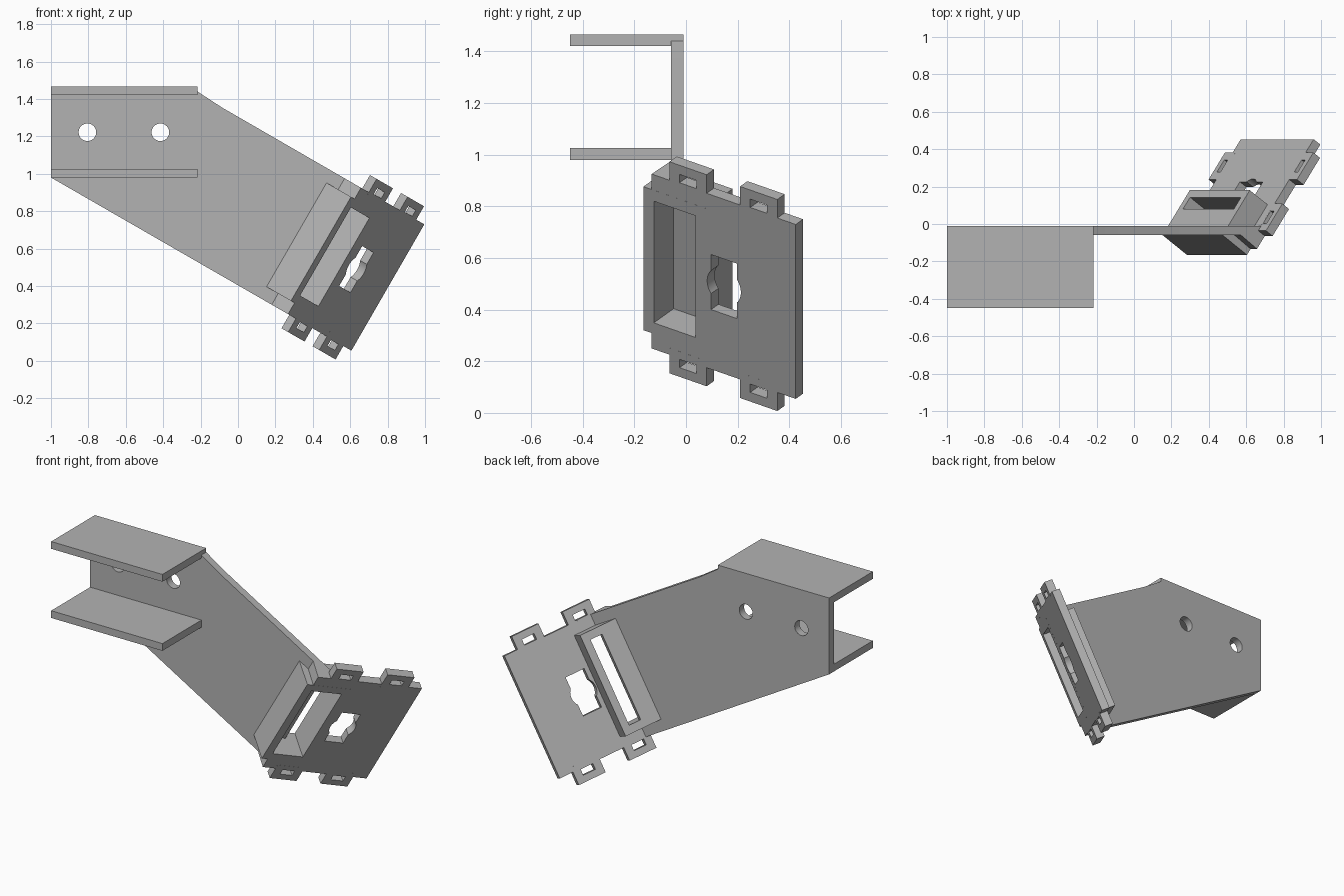
import bpy, bmesh
from math import sin, cos, radians, pi
from mathutils import Vector

old = bpy.data.objects.get("Cube")
if old:
    bpy.data.objects.remove(old, do_unlink=True)

# Single grey material
grey = bpy.data.materials.new("plain_grey")
grey.use_nodes = True
colour = (0.45, 0.45, 0.45, 1)
grey.diffuse_color = colour
grey.node_tree.nodes["Principled BSDF"].inputs["Base Color"].default_value = colour

# Arm frame: D runs down the arm, U across it, Y is depth
D = Vector((cos(radians(30)), 0, -sin(radians(30))))
U = Vector((sin(radians(30)), 0, cos(radians(30))))
Y = Vector((0, 1, 0))
# Mounting plate frame: V across the plate, N out of its front face
a = radians(55)
V = D * cos(a) + Y * sin(a)
N = D * sin(a) - Y * cos(a)
CORNER = D * 0.085 - Y * 0.165
MID, HALF, T = 0.74, 0.39, 0.05


def prism(name, points, sweep):
    bm = bmesh.new()
    face = bm.faces.new([bm.verts.new(p) for p in points])
    out = bmesh.ops.extrude_face_region(bm, geom=[face])
    bmesh.ops.translate(bm, vec=sweep, verts=[g for g in out["geom"] if isinstance(g, bmesh.types.BMVert)])
    bmesh.ops.recalc_face_normals(bm, faces=bm.faces)
    mesh = bpy.data.meshes.new(name)
    bm.to_mesh(mesh)
    bm.free()
    mesh.materials.append(grey)
    ob = bpy.data.objects.new(name, mesh)
    bpy.context.collection.objects.link(ob)
    return ob


def plate_block(name, v0, v1, u0, u1, n0, n1):
    pts = [CORNER + V * v + U * u + N * n0 for v, u in ((v0, u0), (v1, u0), (v1, u1), (v0, u1))]
    return prism(name, pts, N * (n1 - n0))


def cylinder(name, centre, e1, e2, r, sweep, sides=32):
    pts = [centre + e1 * r * cos(2 * pi * i / sides) + e2 * r * sin(2 * pi * i / sides) for i in range(sides)]
    return prism(name, pts, sweep)


def combine(ob, other, op, keep=False):
    mod = ob.modifiers.new("combine", "BOOLEAN")
    mod.operation, mod.solver, mod.object = op, "EXACT", other
    bpy.context.view_layer.objects.active = ob
    bpy.ops.object.modifier_apply(modifier=mod.name)
    if not keep:
        bpy.data.objects.remove(other, do_unlink=True)


# Slanted arm with two bolt holes
FRONT, BACK = -0.058, -0.01
end = D * 0.006
outline = [Vector((-1, 0, 0.98)), Vector((-1, 0, 1.44)), Vector((-0.217, 0, 1.44)),
           U * (MID + HALF) + D * -0.75, U * (MID + HALF) + end, U * (MID - HALF) + end]
arm = prism("arm", [p + Y * FRONT for p in outline], Y * (BACK - FRONT))
for x in (-0.805, -0.415):
    hole = cylinder("bolt_hole", Vector((x, -0.2, 1.222)), Vector((1, 0, 0)), Vector((0, 0, 1)), 0.047, Y * 0.4)
    combine(arm, hole, "DIFFERENCE")

# Channel flanges
for name, z, back in (("upper_flange", 1.42, BACK), ("lower_flange", 0.98, FRONT)):
    prism(name, [Vector((x, y, z)) for x, y in ((-1, -0.45), (-0.217, -0.45), (-0.217, back), (-1, back))],
          Vector((0, 0, 0.046)))

# Mounting plate with the wedge that joins it to the arm
profile = [(0.006, FRONT), (0.107, -0.133), (0.498, 0.425), (0.457, 0.453), (0.132, BACK), (0.006, BACK)]
plate = prism("mounting_plate", [D * d + Y * y + U * (MID - HALF) for d, y in profile], U * 2 * HALF)

# Tabs along both ends of the plate
for v in (0.211, 0.545):
    for side in (-1, 1):
        u0, u1 = sorted((MID + side * 0.36, MID + side * 0.473))
        combine(plate, plate_block("tab", v - 0.088, v + 0.088, u0, u1, -T, 0), "UNION")

# Socket housing around the long opening
combine(plate, plate_block("housing", 0, 0.293, MID - 0.321, MID + 0.321, -0.184, 0), "UNION")

# Tab slots
for v in (0.211, 0.545):
    for side in (-1, 1):
        u0, u1 = sorted((MID + side * 0.395, MID + side * 0.432))
        combine(plate, plate_block("tab_slot", v - 0.04, v + 0.04, u0, u1, -0.1, 0.1), "DIFFERENCE")

# Socket cavity and the narrow slot through its back wall
cavity = plate_block("cavity", 0.049, 0.247, MID - 0.272, MID + 0.272, -0.134, 0.1)
combine(arm, cavity, "DIFFERENCE", keep=True)
combine(plate, cavity, "DIFFERENCE")
combine(plate, plate_block("back_slot", 0.171, 0.247, MID - 0.272, MID + 0.272, -0.3, -0.1), "DIFFERENCE")

# Key-shaped hole: rectangle plus circle
combine(plate, plate_block("key_slot", 0.32, 0.442, MID - 0.123, MID + 0.123, -0.1, 0.1), "DIFFERENCE")
centre = CORNER + V * 0.381 + U * MID - N * 0.1
combine(plate, cylinder("key_hole", centre, V, U, 0.08, N * 0.2), "DIFFERENCE")

# Smooth the hole walls, keep every other edge sharp
for ob in (arm, plate):
    bpy.ops.object.select_all(action="DESELECT")
    ob.select_set(True)
    bpy.context.view_layer.objects.active = ob
    bpy.ops.object.shade_smooth_by_angle(angle=radians(20))
